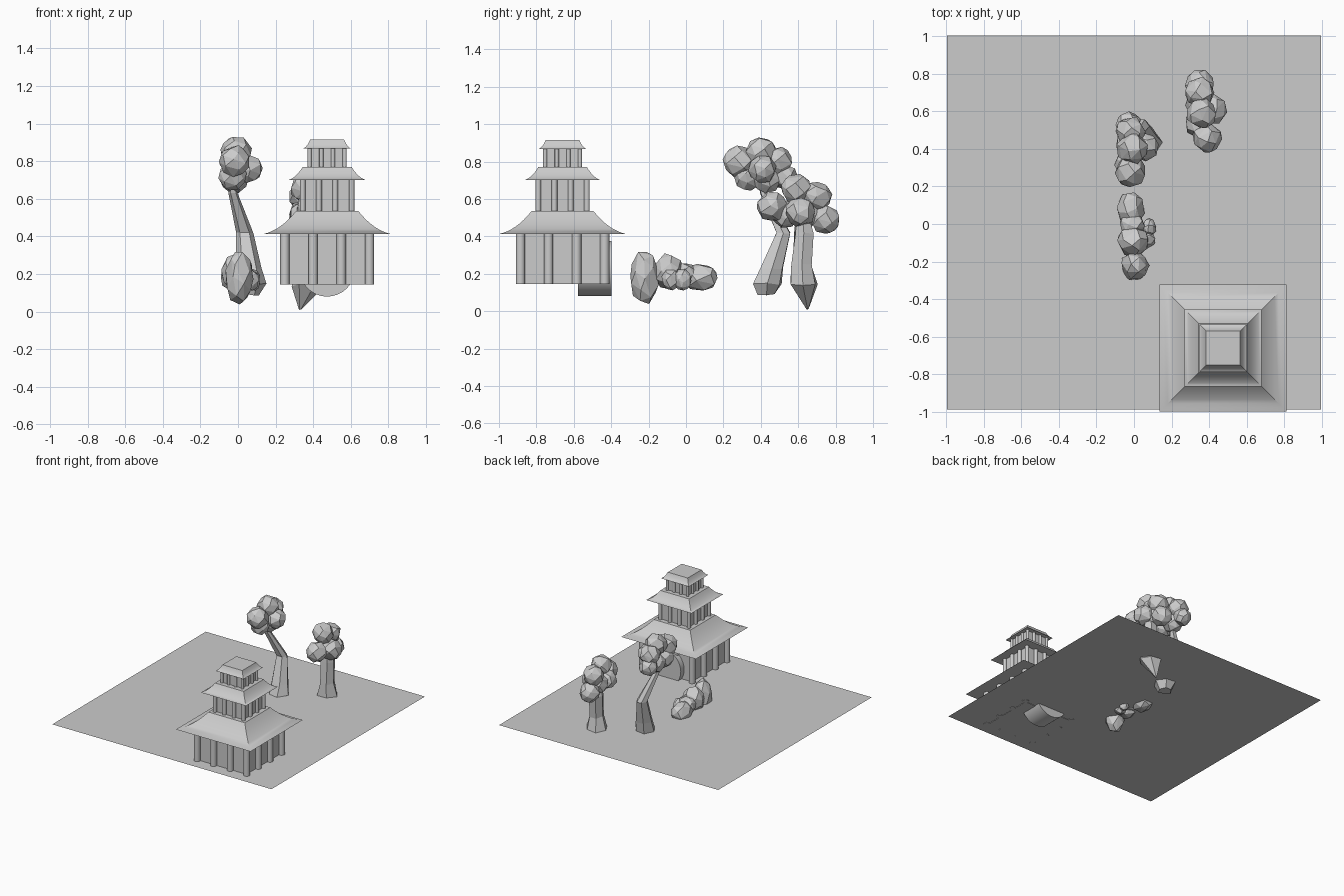
import bpy, bmesh, random
from math import cos, sin, pi, sqrt
from mathutils import Vector

if "Cube" in bpy.data.objects:
    bpy.data.objects.remove(bpy.data.objects["Cube"])

random.seed(4)
CX, CY, BASE = 0.474, -0.66, 0.145


def finish(bm, name, smooth=False):
    bmesh.ops.recalc_face_normals(bm, faces=bm.faces[:])
    me = bpy.data.meshes.new(name)
    bm.to_mesh(me)
    bm.free()
    ob = bpy.data.objects.new(name, me)
    bpy.context.collection.objects.link(ob)
    if smooth:
        bpy.ops.object.select_all(action='DESELECT')
        ob.select_set(True)
        bpy.context.view_layer.objects.active = ob
        bpy.ops.object.shade_smooth_by_angle(angle=0.6)
    return ob


def loft(bm, rings):
    """Skin a list of equal-length point rings and cap both ends."""
    vs = [[bm.verts.new(p) for p in r] for r in rings]
    n = len(vs[0])
    for a, b in zip(vs, vs[1:]):
        for i in range(n):
            bm.faces.new((a[i], a[(i + 1) % n], b[(i + 1) % n], b[i]))
    bm.faces.new(vs[0][::-1])
    bm.faces.new(vs[-1])


def square(h, z):
    return [(CX + sx * h, CY + sy * h, z) for sx, sy in ((-1, -1), (1, -1), (1, 1), (-1, 1))]


def circle(x, y, z, r, n, jitter=0.0):
    return [(x + r * cos(2 * pi * i / n) * random.uniform(1 - jitter, 1 + jitter),
             y + r * sin(2 * pi * i / n) * random.uniform(1 - jitter, 1 + jitter),
             z + r * random.uniform(-jitter, jitter)) for i in range(n)]


def storey(name, half, z0, z1, post_r):
    # walls
    bm = bmesh.new()
    loft(bm, [square(half - post_r * 1.3, z0), square(half - post_r * 1.3, z1)])
    finish(bm, name + "_walls")
    # round posts, four along each side
    bm = bmesh.new()
    c = half - post_r
    steps = [-c, -c / 3, c / 3, c]
    for dx in steps:
        for dy in steps:
            if max(abs(dx), abs(dy)) > c * 0.9:
                loft(bm, [circle(CX + dx, CY + dy, z, post_r, 16) for z in (z0, z1)])
    finish(bm, name + "_posts", True)


def roof(name, eave, top, z0, z1):
    # flared roof with a concave slope
    bm = bmesh.new()
    rings = []
    for i in range(9):
        t = i / 8
        rings.append(square(eave + (top - eave) * t, z0 + (z1 - z0) * (0.35 * t + 0.65 * t ** 2.2)))
    loft(bm, rings)
    finish(bm, name, True)


def blob(bm, c, r, n=24):
    """Faceted stone-like lump: hull of scattered points on an ellipsoid."""
    if not isinstance(r, tuple):
        r = (r, r, r)
    spin = random.uniform(0, 6)
    pts = []
    for i in range(n):
        z = 1 - 2 * (i + 0.5) / n
        a = i * 2.39996 + spin + random.uniform(-0.25, 0.25)
        d = Vector((sqrt(1 - z * z) * cos(a), sqrt(1 - z * z) * sin(a), z))
        d *= random.uniform(0.96, 1.06)
        pts.append(bm.verts.new([c[k] + d[k] * r[k] for k in range(3)]))
    bmesh.ops.convex_hull(bm, input=pts)


def blobs(name, items):
    bm = bmesh.new()
    for c, r in items:
        blob(bm, c, r)
    finish(bm, name)


def trunk(name, stations):
    bm = bmesh.new()
    loft(bm, [circle(x, y, z, r, 6, 0.12) for x, y, z, r in stations])
    finish(bm, name)


# ground sheet
bm = bmesh.new()
bm.faces.new([bm.verts.new((x, y + 0.008, BASE + 0.003)) for x, y in
              ((-0.993, -0.993), (0.993, -0.993), (0.993, 0.993), (-0.993, 0.993))])
finish(bm, "ground_sheet")

# pagoda
storey("lower_storey", 0.25, BASE, 0.42, 0.025)
roof("lower_roof", 0.338, 0.165, 0.413, 0.536)
storey("middle_storey", 0.145, 0.53, 0.705, 0.015)
roof("middle_roof", 0.205, 0.13, 0.70, 0.77)
storey("upper_storey", 0.104, 0.765, 0.873, 0.011)
roof("upper_roof", 0.126, 0.09, 0.868, 0.915)

# round door on the back wall
bm = bmesh.new()
loft(bm, [[(CX + 0.148 * cos(i * pi / 16), y, 0.228 + 0.148 * sin(i * pi / 16)) for i in range(32)]
          for y in (-0.578, -0.398)])
finish(bm, "round_door", True)

# tall leaning tree
trunk("tall_tree_trunk", [(0.06, 0.43, 0.09, 0.05), (0.065, 0.435, 0.15, 0.08), (0.06, 0.46, 0.23, 0.07),
                          (0.035, 0.52, 0.42, 0.045), (-0.025, 0.42, 0.63, 0.025), (-0.03, 0.40, 0.72, 0.02)])
blobs("tall_tree_leaves", [
    ((-0.02, 0.28, 0.80), 0.085), ((-0.01, 0.40, 0.85), 0.085), ((-0.02, 0.49, 0.80), 0.08),
    ((0.06, 0.41, 0.76), 0.075), ((-0.03, 0.33, 0.72), 0.075), ((-0.02, 0.43, 0.71), 0.08),
    ((-0.03, 0.53, 0.72), 0.07)])

# short tree
trunk("short_tree_trunk", [(0.33, 0.65, 0.01, 0.006), (0.37, 0.625, 0.14, 0.085), (0.375, 0.62, 0.25, 0.06),
                           (0.37, 0.63, 0.42, 0.055), (0.37, 0.62, 0.55, 0.03)])
blobs("short_tree_leaves", [
    ((0.39, 0.46, 0.56), 0.08), ((0.36, 0.59, 0.655), 0.082), ((0.35, 0.70, 0.615), 0.08),
    ((0.35, 0.745, 0.49), 0.078), ((0.42, 0.61, 0.53), 0.08), ((0.345, 0.53, 0.52), 0.075),
    ((0.35, 0.64, 0.52), 0.08)])

# rocks
blobs("rocks", [
    ((-0.02, 0.075, 0.18), (0.075, 0.10, 0.075)), ((-0.005, -0.09, 0.21), (0.085, 0.085, 0.10)),
    ((0.005, -0.22, 0.18), (0.075, 0.08, 0.148)), ((0.08, -0.02, 0.17), (0.04, 0.05, 0.06)),
    ((0.065, -0.08, 0.17), (0.05, 0.05, 0.06)), ((-0.01, 0.0, 0.20), (0.07, 0.06, 0.06))])
